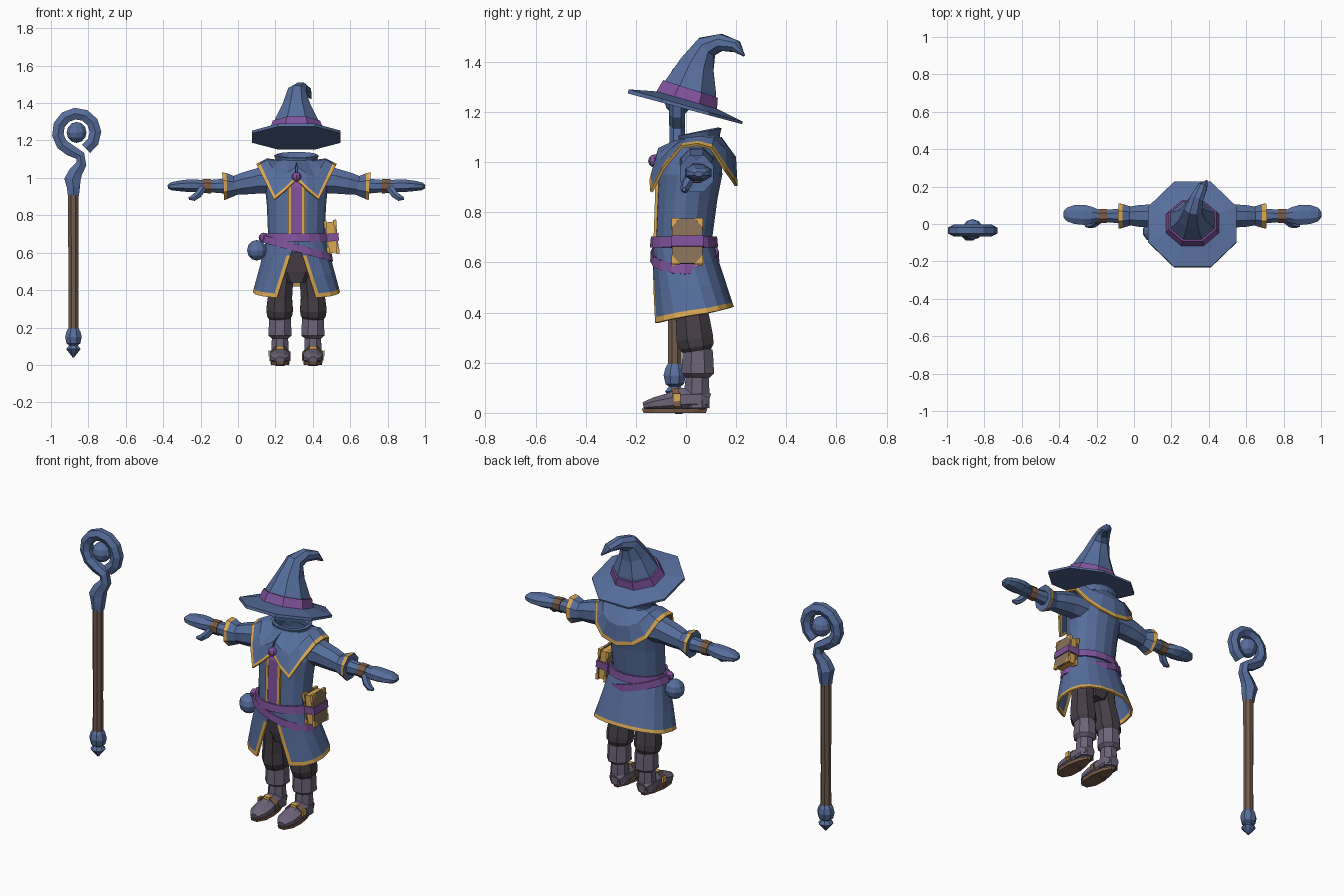
import bpy, bmesh, math
from mathutils import Vector as V, Matrix

if "Cube" in bpy.data.objects:
    bpy.data.objects.remove(bpy.data.objects["Cube"])

CX = 0.3125  # centre line of the outfit


def material(name, rgb):
    m = bpy.data.materials.new(name)
    lin = [((c / 255 + 0.055) / 1.055) ** 2.4 for c in rgb]
    m.diffuse_color = (*lin, 1)
    m.use_nodes = True
    m.node_tree.nodes["Principled BSDF"].inputs["Base Color"].default_value = m.diffuse_color
    return m


blue = material("cloth blue", (86, 110, 156))
purple = material("sash purple", (128, 82, 156))
gold = material("trim gold", (218, 168, 82))
wood = material("wood brown", (112, 90, 76))
dark = material("trouser dark", (70, 63, 70))
boot = material("boot grey", (108, 99, 120))
leather = material("leather brown", (122, 92, 74))
bookm = material("book brown", (138, 114, 90))


def make(name, bm, mats, cx=CX, mirror=False, thick=0):
    bmesh.ops.recalc_face_normals(bm, faces=bm.faces)
    me = bpy.data.meshes.new(name)
    bm.to_mesh(me)
    bm.free()
    for m in mats:
        me.materials.append(m)
    ob = bpy.data.objects.new(name, me)
    ob.location.x = cx
    bpy.context.collection.objects.link(ob)
    if mirror:
        ob.modifiers.new("mirror", 'MIRROR').use_axis[0] = True
    if thick:
        s = ob.modifiers.new("thickness", 'SOLIDIFY')
        s.thickness, s.offset = thick, 0
    return ob


def loft(name, rings, mats, closed=True, cap=True, rule=None, **kw):
    bm = bmesh.new()
    vs = [[bm.verts.new(p) for p in r] for r in rings]
    n = len(rings[0])
    for i in range(len(vs) - 1):
        for j in range(n if closed else n - 1):
            k = (j + 1) % n
            f = bm.faces.new((vs[i][j], vs[i][k], vs[i + 1][k], vs[i + 1][j]))
            f.material_index = rule(i, j) if rule else 0
    if cap and closed:
        bm.faces.new(vs[0])
        bm.faces.new(vs[-1])
    return make(name, bm, mats, **kw)


def sweep(name, secs, ref, mats, n=8, **kw):
    """secs: (x, y, z, a, b) = path point with two radii."""
    P = [V(s[:3]) for s in secs]
    rings = []
    for i, s in enumerate(secs):
        t = (P[min(i + 1, len(P) - 1)] - P[max(i - 1, 0)]).normalized()
        u = V(ref).cross(t).normalized()
        v = t.cross(u)
        rings.append([P[i] + u * s[3] * math.cos(a) + v * s[4] * math.sin(a)
                      for a in [(j + 0.5) * math.tau / n for j in range(n)]])
    return loft(name, rings, mats, **kw)


def ball(name, p, r, mat, seg=10, cx=CX):
    bm = bmesh.new()
    bmesh.ops.create_uvsphere(bm, u_segments=seg, v_segments=6, radius=r, matrix=Matrix.Translation(p))
    return make(name, bm, [mat], cx)


def box(name, size, p, mat, rot=0, **kw):
    bm = bmesh.new()
    bmesh.ops.create_cube(bm, size=1, matrix=Matrix.Translation(p) @ Matrix.Rotation(rot, 4, 'Y') @ Matrix.Diagonal((*size, 1)))
    return make(name, bm, [mat], **kw)


X, Y, Z = (1, 0, 0), (0, 1, 0), (0, 0, 1)

# Staff: pole, ferrule, crook and orb
sx, sy = -0.88, -0.045
sweep("staff_pole", [(sx, sy, z, r, r) for z, r in ((.17, .03), (.4, .028), (.65, .03), (.93, .031))], Y, [wood], cx=0)
sweep("staff_ferrule", [(sx, sy, z, r, r) for z, r in ((.04, .004), (.085, .042), (.105, .025), (.115, .04), (.15, .048), (.18, .04), (.195, .03))], Y, [blue], cx=0)
crook = [(sx, sy, .905, .034, .034), (-.88, -.043, .95, .04, .04), (-.885, -.04, .99, .05, .042),
         (-.868, -.04, 1.03, .042, .036), (-.838, -.035, 1.075, .032, .032), (-.843, -.035, 1.118, .03, .03)]
for d in range(250, -61, -31):
    a = math.radians(d)
    crook.append((-.863 + .101 * math.cos(a), -.035, 1.243 + .101 * math.sin(a), .036, .032))
sweep("staff_crook", crook, Y, [blue], n=6, cx=0)
ball("staff_orb", (-.863, -.03, 1.243), .056, blue, cx=0)

# Hat: crown with bent tip, band and tilted brim
sweep("hat_crown", [(0, .0, 1.235, .13, .15), (0, .02, 1.30, .113, .125), (0, .045, 1.39, .075, .078),
                    (.003, .082, 1.46, .05, .052), (.025, .14, 1.478, .036, .038),
                    (.055, .20, 1.462, .026, .028), (.078, .232, 1.425, .004, .004)], X, [blue])
sweep("hat_band", [(0, .0, 1.236, .139, .158), (0, .018, 1.292, .124, .137)], X, [purple])
sweep("hat_brim", [(0, -.0045, 1.213, .256, .256), (0, -.001, 1.226, .256, .256), (0, .006, 1.25, .12, .14)], X, [blue])

# Coat body, open at the neck
def oval(z, cy, rx, ry, n=16, lift=0, tilt=0):
    ang = [j * math.tau / n for j in range(n)]
    return [(rx * math.sin(a), cy - ry * math.cos(a), z - lift * math.cos(a) - tilt * math.sin(a)) for a in ang]

loft("coat_body", [oval(*s) for s in ((.6, -.01, .165, .118), (.7, -.01, .152, .115), (.85, .003, .158, .122),
     (.95, .015, .168, .13), (1.04, .03, .145, .11), (1.09, .05, .1, .082))], [blue], cap=False)
loft("coat_collar", [oval(1.075, .05, .112, .085), oval(1.1, .053, .105, .075, lift=.008), oval(1.122, .055, .113, .08, lift=.015)],
     [blue], cap=False, thick=.014)

# Front panel with gold edging, and clasp
def strip(name, x0, x1, d, mat, **kw):
    loft(name, [[(x0, y - d, z), (x1, y - d, z), (x1, y + .02, z), (x0, y + .02, z)]
                for y, z in ((-.126, .68), (-.12, .85), (-.117, .95), (-.09, 1.03))], [mat], **kw)

strip("front_panel", -.031, .031, .002, purple)
strip("panel_edging", .03, .046, .004, gold, mirror=True)
ball("clasp", (0, -.125, 1.005), .026, purple, seg=8)

# Shoulder cape with gold border
edge = [V(p) for p in ((.004, -.125, .985), (.06, -.14, .93), (.118, -.138, .882), (.165, -.09, .975),
        (.208, -.02, 1.06), (.212, .045, 1.07), (.205, .1, 1.055), (.165, .155, .97), (.1, .188, .925), (0, .2, .905))]
neck, mid, inner = [], [], []
for i, e in enumerate(edge):
    a = math.pi * i / 9
    q = V((.102 * math.sin(a), .05 - .088 * math.cos(a), 1.09 - .006 * math.cos(a)))
    m = q.lerp(e, .5)
    m.y += .2 * (m.y - .045)
    m.z += .018
    neck.append(q)
    mid.append(m)
    inner.append(e + (m - e).normalized() * .022)
    if i in (0, 9):
        mid[-1].x = inner[-1].x = e.x
loft("shoulder_cape", [neck, mid, inner, edge], [blue, gold], closed=False, rule=lambda i, j: int(i == 2), mirror=True, thick=.012)

# Coat skirt: open front slit, gold on hem and slit
def skirt_ring(t):
    rx, slit = .158 + .07 * t, .008 + .095 * t
    a0 = math.asin(slit / rx)
    a1 = math.asin((slit + .02) / rx)
    ring = []
    for a in [a0] + [a1 + (math.pi - a1) * k / 8 for k in range(9)]:
        s, c = math.sin(a), math.cos(a)
        cy, ry = -.01 + .037 * t, .117 + .041 * t
        y = cy - ry * math.copysign(abs(c) ** .8, c)
        top, bot = .66, .388 - .033 * c
        ring.append((rx * max(s, 0) ** .9 if a > a1 else rx * s, y, top + (bot - top) * t))
    ring[-1] = (0, ring[-1][1], ring[-1][2])
    return ring

loft("coat_skirt", [skirt_ring(t) for t in (0, .25, .6, .925, 1)], [blue, gold], closed=False,
     rule=lambda i, j: int(i == 3 or (j == 0 and i > 0)), mirror=True, thick=.012)

# Sashes: one level, one slanted
loft("sash_upper", [oval(.66, -.008, .172, .13), oval(.703, -.008, .165, .126)], [purple], cap=False, thick=.012)
loft("sash_slanted", [oval(.605, -.005, .19, .132, tilt=.052), oval(.645, -.005, .183, .13, tilt=.052)], [purple], cap=False, thick=.012)
ball("sash_knot", (-.175, -.04, .68), .027, purple, seg=8)
ball("hip_orb", (-.212, -.04, .613), .055, blue)

# Book at the hip, with corners and strap
R = math.radians(-6)
M = Matrix.Translation((.188, .005, .682)) @ Matrix.Rotation(R, 4, 'Y')
box("book_pages", (.042, .108, .165), M @ V((0, 0, 0)), gold, R)
for i, o in enumerate((-.026, .026)):
    box("book_cover", (.012, .122, .18), M @ V((o, 0, 0)), bookm, R)
    for sy_ in (-1, 1):
        for sz in (-1, 1):
            tri = [(.063, .092), (.063, .055), (.028, .092)]
            loft("book_corner", [[M @ V((o + d, sy_ * y, sz * z)) for y, z in tri] for d in (-.008, .008)], [gold])
box("book_strap", (.076, .128, .042), M @ V((0, 0, 0)), purple, R)

# Arms: sleeve, cuff, forearm, bracer, hand, thumb
ay = .043
sweep("sleeve", [(.1, ay, .985, .075, .078), (.2, ay, .985, .068, .074), (.28, ay, .97, .063, .064), (.345, ay, .956, .052, .052)], Z, [blue], mirror=True)
sweep("cuff", [(.325, ay, .956, .053, .054), (.372, ay, .956, .068, .075), (.392, ay, .955, .073, .081), (.385, ay, .955, .04, .04)],
      Z, [blue, gold], rule=lambda i, j: int(i == 1), mirror=True)
sweep("forearm", [(.37, ay, .956, .044, .044), (.46, ay, .956, .036, .036), (.52, ay, .957, .034, .034)], Z, [blue], mirror=True)
sweep("bracer", [(.457, ay, .956, .041, .042), (.503, ay, .956, .039, .04)], Z, [leather], mirror=True)
sweep("hand", [(.5, ay, .957, .034, .032), (.54, ay + .003, .958, .05, .037), (.58, ay + .006, .958, .058, .036),
               (.63, ay + .008, .957, .055, .03), (.67, ay + .008, .955, .04, .023), (.688, ay + .008, .953, .018, .01)], Z, [blue], mirror=True)
sweep("thumb", [(.5, .02, .945, .022, .022), (.525, .002, .912, .022, .022), (.55, -.005, .893, .019, .018), (.575, -.008, .89, .008, .008)], Y, [blue], n=6, mirror=True)

# Trousers
lx = .088
sweep("trouser_seat", [(0, .01, .44, .08, .07), (0, .01, .5, .13, .085), (0, 0, .66, .14, .095)], Y, [dark])
sweep("trouser_leg", [(.072, .01, .56, .07, .075), (.08, .018, .43, .066, .068), (.088, .028, .36, .07, .074),
                      (.09, .035, .295, .077, .08), (.09, .042, .265, .072, .074), (lx, .045, .235, .052, .052)], Y, [dark], mirror=True)

# Boots: cuff, shaft, foot, sole, strap and buckle
sweep("boot_cuff", [(lx, .047, .14, .046, .05), (lx, .047, .157, .067, .07), (lx, .047, .205, .065, .068), (lx, .047, .252, .063, .064)], Y, [boot], mirror=True)
sweep("boot_shaft", [(lx, .043, .02, .052, .055), (lx, .043, .08, .05, .055), (lx, .045, .165, .046, .048)], Y, [boot], mirror=True)
sweep("boot_foot", [(lx, .09, .045, .035, .035), (lx, .06, .055, .053, .05), (lx, -.02, .053, .052, .05), (lx, -.07, .043, .058, .038),
                    (lx, -.13, .035, .053, .028), (lx, -.17, .027, .025, .016)], Z, [boot], mirror=True)
loft("boot_sole", [[(lx + s * (.05 + .012 * math.cos(a)) * math.sin(a), -.045 - s * .135 * math.cos(a), z)
                    for a in [(j + .5) * math.tau / 10 for j in range(10)]] for s, z in ((.97, 0), (1.02, .018))], [leather], mirror=True)
sweep("boot_strap", [(lx, -.022, .048, .06, .058), (lx, -.05, .044, .062, .052)], Z, [leather], mirror=True)
box("boot_buckle", (.036, .03, .03), (lx, -.043, .085), gold, mirror=True)
box("boot_side_buckle", (.01, .03, .032), (lx + .057, -.037, .062), gold, mirror=True)
